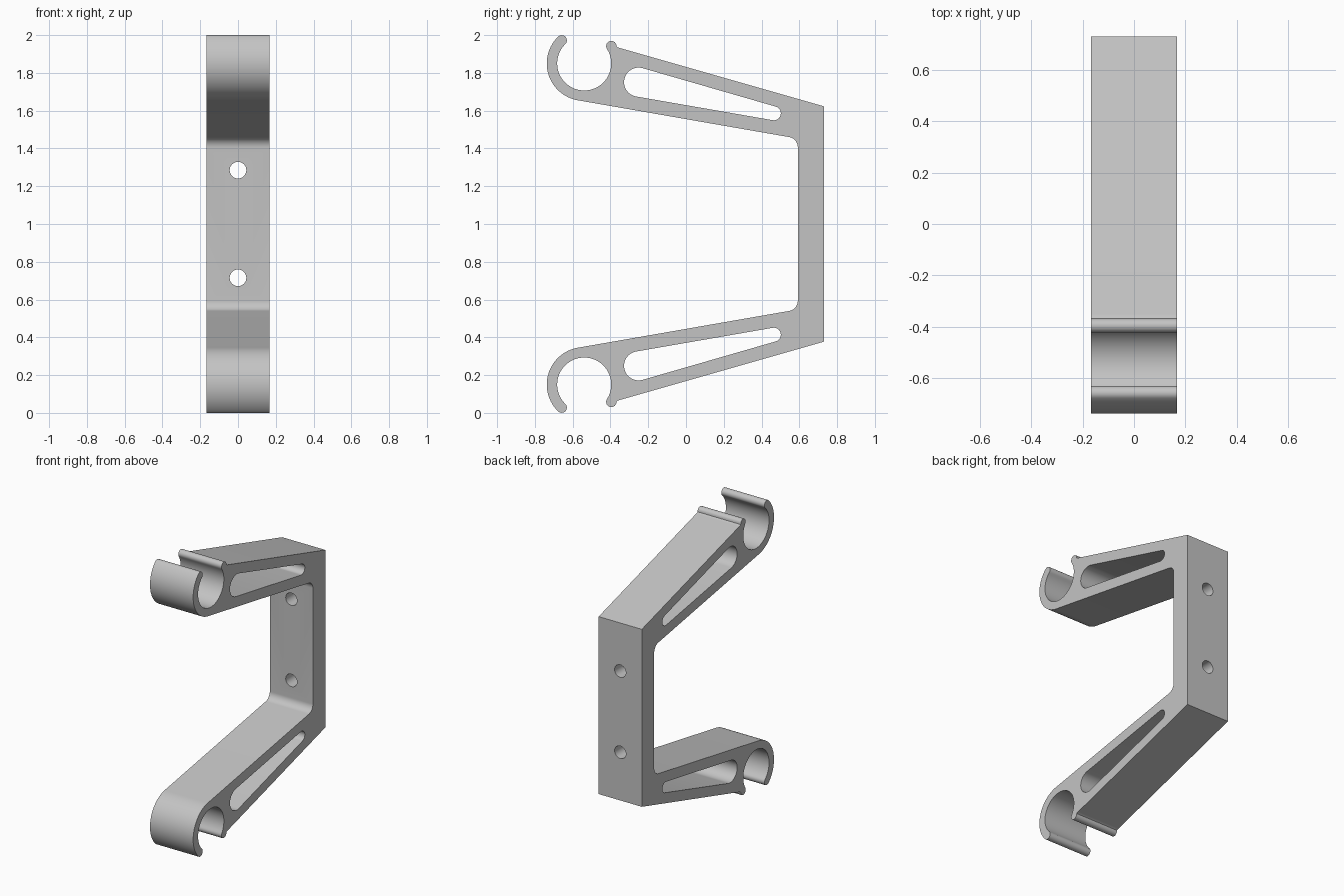
import bpy, bmesh
from math import radians, sin, cos, pi

cube = bpy.data.objects.get("Cube")
if cube:
    bpy.data.objects.remove(cube, do_unlink=True)

HALF_WIDTH = 0.1675
CLIP = (-0.539, 1.85)          # clip centre (y, z)
R_IN, R_OUT = 0.143, 0.198
R_MID, R_TIP = (R_IN + R_OUT) / 2, (R_OUT - R_IN) / 2
TIP_BACK, TIP_FRONT = 32.6, 134.3


def arc(centre, r, a0, a1, n):
    """Points on an arc, angles in degrees."""
    angles = [radians(a0 + (a1 - a0) * i / n) for i in range(n + 1)]
    return [(centre[0] + r * cos(a), centre[1] + r * sin(a)) for a in angles]


def on_clip(angle):
    return arc(CLIP, R_MID, angle, angle, 1)[0]


def mirrored(points):
    return [(y, 2 - z) for y, z in reversed(points)]


# Upper arm outline: sloped top, rounded clip lips, underside, inner corner
upper = [(0.7295, 1.623), (-0.351, 1.932), (-0.359, 1.934)]
upper += arc(on_clip(TIP_BACK), R_TIP, -5, TIP_BACK + 180, 12)
upper += arc(CLIP, R_IN, TIP_BACK, TIP_FRONT - 360, 56)[1:]
upper += arc(on_clip(TIP_FRONT), R_TIP, TIP_FRONT - 180, TIP_FRONT, 12)[1:]
upper += arc(CLIP, R_OUT, TIP_FRONT, 260, 32)[1:]
upper += arc((0.537, 1.406), 0.055, 80, 0, 10)
outline = upper + mirrored(upper)

# Tapered slot between a large and a small rounded end
slot = arc((-0.251, 1.751), 0.077, 74, 260, 24) + arc((0.465, 1.586), 0.037, -100, 74, 16)

# Extrude the profile across the width
bm = bmesh.new()
edges = []
for loop in (outline, slot, mirrored(slot)):
    verts = [bm.verts.new((-HALF_WIDTH, y, z)) for y, z in loop]
    edges += [bm.edges.new((verts[i - 1], v)) for i, v in enumerate(verts)]
bmesh.ops.triangle_fill(bm, edges=edges, use_beauty=True)
side = bmesh.ops.extrude_face_region(bm, geom=bm.faces[:])
bmesh.ops.translate(bm, vec=(2 * HALF_WIDTH, 0, 0),
                    verts=[g for g in side["geom"] if isinstance(g, bmesh.types.BMVert)])
bmesh.ops.recalc_face_normals(bm, faces=bm.faces[:])
mesh = bpy.data.meshes.new("bracket")
bm.to_mesh(mesh)
bm.free()
bracket = bpy.data.objects.new("bracket", mesh)
bpy.context.collection.objects.link(bracket)

# Drill the two screw holes through the back wall
cutters = []
for z in (0.715, 1.285):
    bpy.ops.mesh.primitive_cylinder_add(vertices=32, radius=0.044, depth=0.4,
                                        location=(0, 0.66, z), rotation=(pi / 2, 0, 0))
    cutter = bpy.context.object
    cutter.name = "screw_hole_cutter"
    cutter.hide_render = True
    cutters.append(cutter)
    drill = bracket.modifiers.new("screw_hole", 'BOOLEAN')
    drill.operation, drill.solver, drill.object = 'DIFFERENCE', 'EXACT', cutter

bpy.ops.object.select_all(action='DESELECT')
bracket.select_set(True)
bpy.context.view_layer.objects.active = bracket
for name in [m.name for m in bracket.modifiers]:
    bpy.ops.object.modifier_apply(modifier=name)
for cutter in cutters:
    bpy.data.objects.remove(cutter, do_unlink=True)

# Plain grey finish
grey = bpy.data.materials.new("light_grey")
grey.use_nodes = True
colour = (0.55, 0.55, 0.55, 1)
grey.diffuse_color = colour
grey.node_tree.nodes["Principled BSDF"].inputs["Base Color"].default_value = colour
bracket.data.materials.clear()
bracket.data.materials.append(grey)
bpy.ops.object.shade_smooth_by_angle(angle=radians(30))
